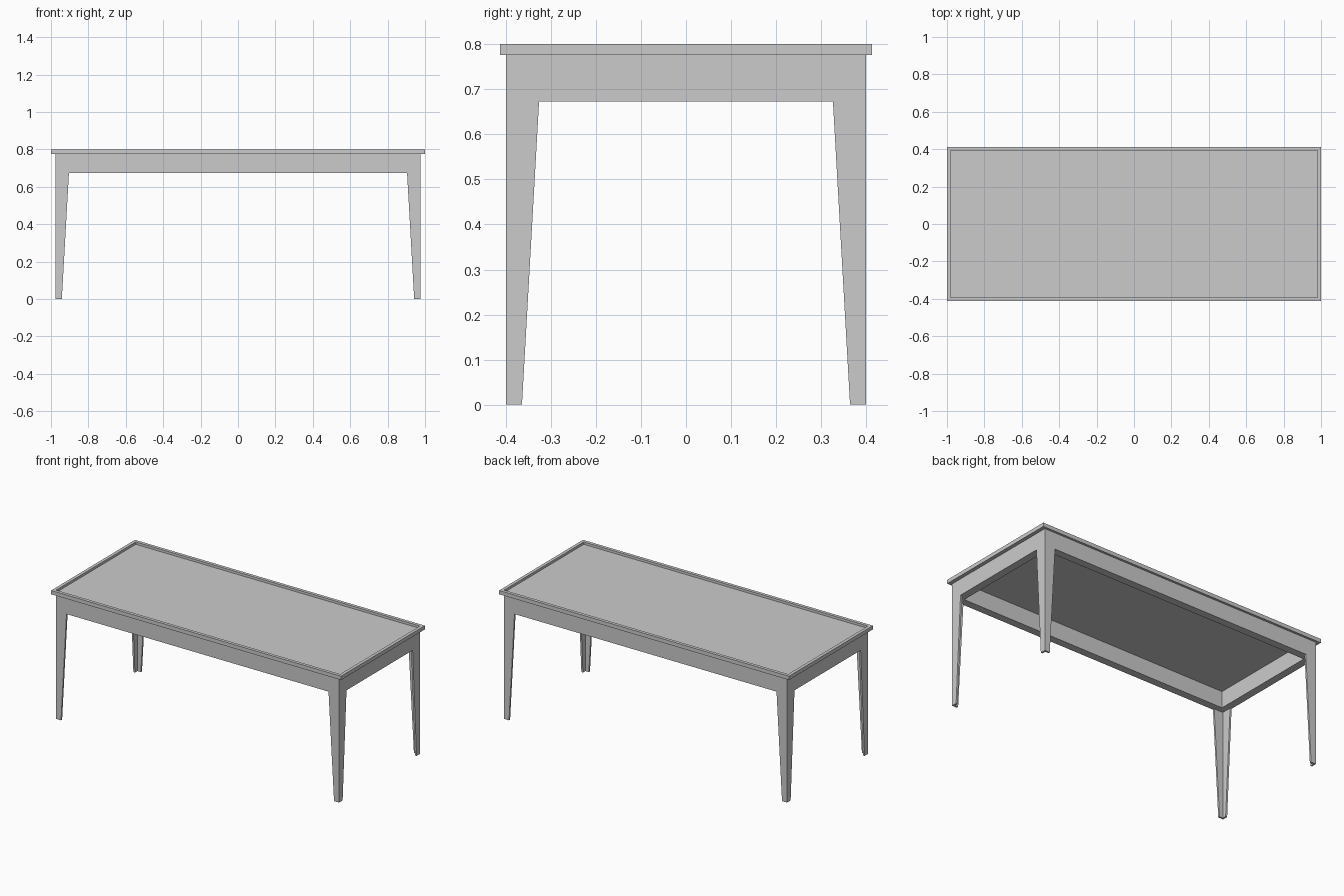
import bpy, bmesh

if "Cube" in bpy.data.objects:
    bpy.data.objects.remove(bpy.data.objects["Cube"])

HX, HY = 0.977, 0.399        # outer faces of apron and legs
Z_LEG, Z_APRON, Z_TOP = 0.673, 0.776, 0.80


def make_object(name, verts, faces):
    mesh = bpy.data.meshes.new(name)
    mesh.from_pydata(verts, [], faces)
    bm = bmesh.new()
    bm.from_mesh(mesh)
    bmesh.ops.recalc_face_normals(bm, faces=bm.faces)
    bm.to_mesh(mesh)
    bm.free()
    obj = bpy.data.objects.new(name, mesh)
    bpy.context.collection.objects.link(obj)
    return obj


def rect(hx, hy, z):
    return [(-hx, -hy, z), (hx, -hy, z), (hx, hy, z), (-hx, hy, z)]


def frame(name, hx, hy, t, z0, z1):
    """Rectangular ring with mitred corners."""
    loops = [rect(hx, hy, z0), rect(hx, hy, z1),
             rect(hx - t, hy - t, z1), rect(hx - t, hy - t, z0)]
    verts = [v for loop in loops for v in loop]
    faces = []
    for k in range(4):
        a, b = 4 * k, 4 * ((k + 1) % 4)
        for i in range(4):
            j = (i + 1) % 4
            faces.append((a + i, a + j, b + j, b + i))
    return make_object(name, verts, faces)


def leg(name, sx, sy, w_low=0.035, w_high=0.073, t=0.011):
    """Tapered angle-section leg, open towards the inside."""
    verts = []
    for w, z in ((w_low, 0.0), (w_high, Z_LEG)):
        section = [(0, 0), (w, 0), (w, t), (t, t), (t, w), (0, w)]
        verts += [(sx * (HX - x), sy * (HY - y), z) for x, y in section]
    faces = [tuple(range(6)), tuple(range(6, 12))]
    faces += [(i, (i + 1) % 6, (i + 1) % 6 + 6, i + 6) for i in range(6)]
    return make_object(name, verts, faces)


# Raised rim around the top
frame("top_rim", 1.0, 0.413, 0.02, Z_APRON, Z_TOP)

# Recessed top panel
panel = rect(0.98, 0.393, Z_APRON) + rect(0.98, 0.393, 0.785)
make_object("top_panel", panel,
            [(0, 1, 2, 3), (4, 5, 6, 7)] +
            [(i, (i + 1) % 4, (i + 1) % 4 + 4, i + 4) for i in range(4)])

# Apron under the top
frame("apron", HX, HY, 0.048, Z_LEG, Z_APRON)

# Four legs
for y_name, sy in (("front", -1), ("back", 1)):
    for x_name, sx in (("left", -1), ("right", 1)):
        leg(f"{y_name}_{x_name}_leg", sx, sy)
